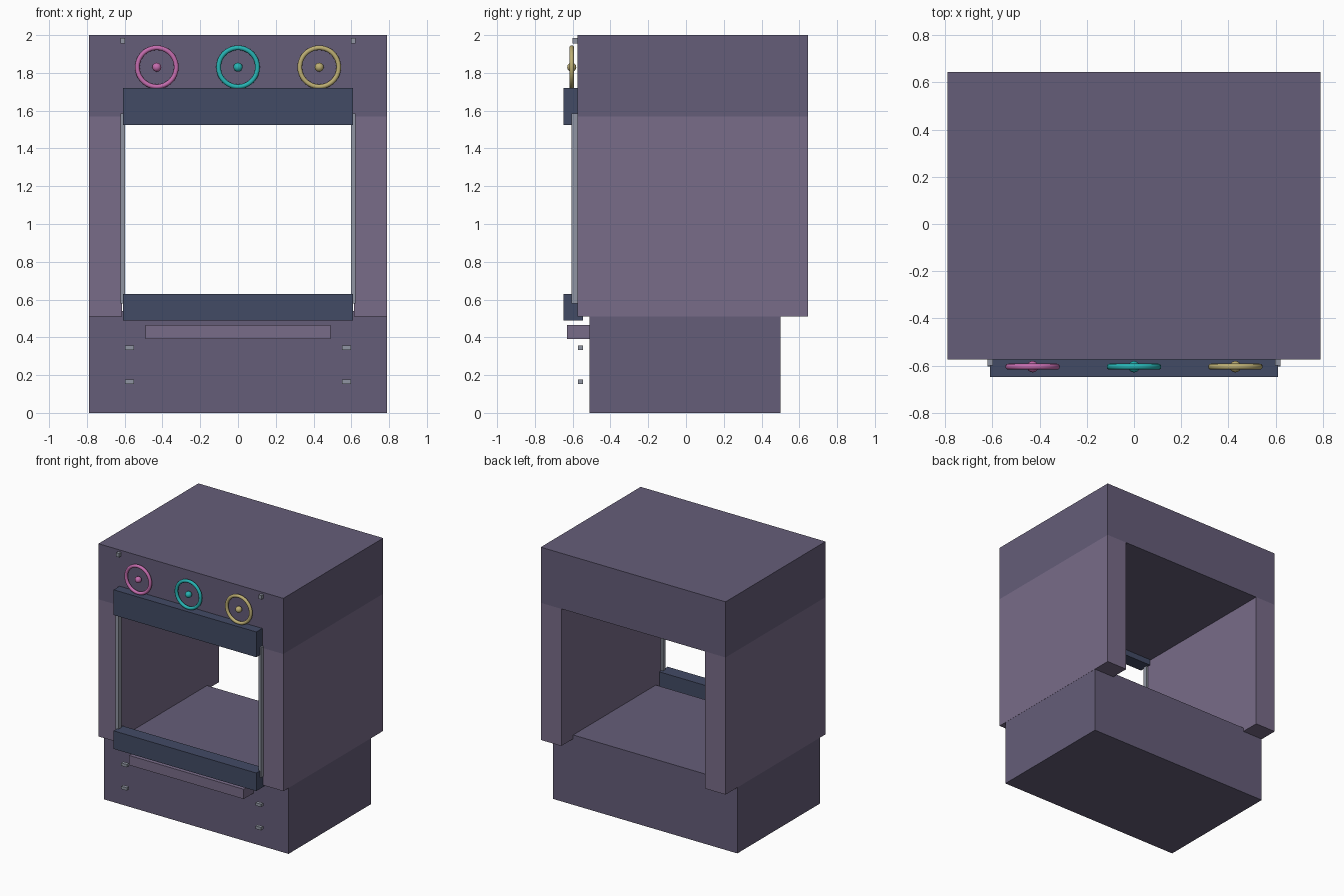
import bpy, math

if "Cube" in bpy.data.objects:
    bpy.data.objects.remove(bpy.data.objects["Cube"])


def material(name, rgb):
    m = bpy.data.materials.new(name)
    m.diffuse_color = (*rgb, 1)
    m.use_nodes = True
    m.node_tree.nodes["Principled BSDF"].inputs["Base Color"].default_value = m.diffuse_color
    return m


PURPLE = material("dark_purple", (0.13, 0.11, 0.19))
LIGHT = material("light_purple", (0.19, 0.15, 0.25))
NAVY = material("navy", (0.055, 0.07, 0.13))
STEEL = material("steel", (0.28, 0.30, 0.36))
PINK = material("pink", (0.55, 0.15, 0.42))
TEAL = material("teal", (0.02, 0.45, 0.45))
SAND = material("sand", (0.50, 0.42, 0.17))


def box(name, x, y, z, mat):
    """Box from (min, max) ranges on each axis."""
    c = [(a + b) / 2 for a, b in (x, y, z)]
    bpy.ops.mesh.primitive_cube_add(size=1, location=c)
    o = bpy.context.object
    o.name = name
    o.scale = [b - a for a, b in (x, y, z)]
    bpy.ops.object.transform_apply(location=False, rotation=False, scale=True)
    o.data.materials.append(mat)
    return o


def finish_round(name, mat):
    o = bpy.context.object
    o.name = name
    o.data.materials.append(mat)
    bpy.ops.object.shade_smooth_by_angle(angle=math.radians(40))


# Oven body: base, upper block, two side walls
FRONT, BACK = -0.575, 0.645
box("base", (-0.789, 0.789), (-0.51, 0.50), (0, 0.54), PURPLE)
box("upper_body", (-0.79, 0.79), (FRONT, BACK), (1.57, 2.0), PURPLE)

# Door rails
box("door_top_rail", (-0.61, 0.61), (-0.648, -0.545), (1.525, 1.72), NAVY)
box("door_bottom_rail", (-0.61, 0.61), (-0.648, -0.545), (0.49, 0.63), NAVY)

# Drawer handle
box("drawer_handle", (-0.49, 0.49), (-0.63, -0.505), (0.39, 0.465), LIGHT)

# Mirrored parts: side walls, door stiles, pegs
for side, s in (("left", -1), ("right", 1)):
    def span(a, b):
        return tuple(sorted((s * a, s * b)))
    box(f"{side}_wall", span(0.615, 0.79), (FRONT, BACK), (0.51, 1.57), LIGHT)
    box(f"{side}_door_stile", span(0.597, 0.622), (-0.605, -0.573), (0.58, 1.585), STEEL)
    box(f"{side}_top_peg", span(0.597, 0.622), (-0.60, -0.573), (1.955, 1.985), STEEL)
    for level, z in (("upper", 0.345), ("lower", 0.165)):
        box(f"{side}_{level}_drawer_peg", span(0.55, 0.598), (-0.572, -0.545),
            (z - 0.011, z + 0.011), STEEL)

# Control dials: ring with a centre button
for name, x, mat in (("left", -0.43, PINK), ("middle", 0, TEAL), ("right", 0.43, SAND)):
    loc = (x, -0.605, 1.83)
    bpy.ops.mesh.primitive_torus_add(major_radius=0.103, minor_radius=0.0125,
                                     major_segments=48, minor_segments=12,
                                     location=loc, rotation=(math.pi / 2, 0, 0))
    finish_round(f"{name}_dial_ring", mat)
    bpy.ops.mesh.primitive_uv_sphere_add(segments=24, ring_count=12,
                                         radius=0.024, location=loc)
    finish_round(f"{name}_dial_button", mat)
